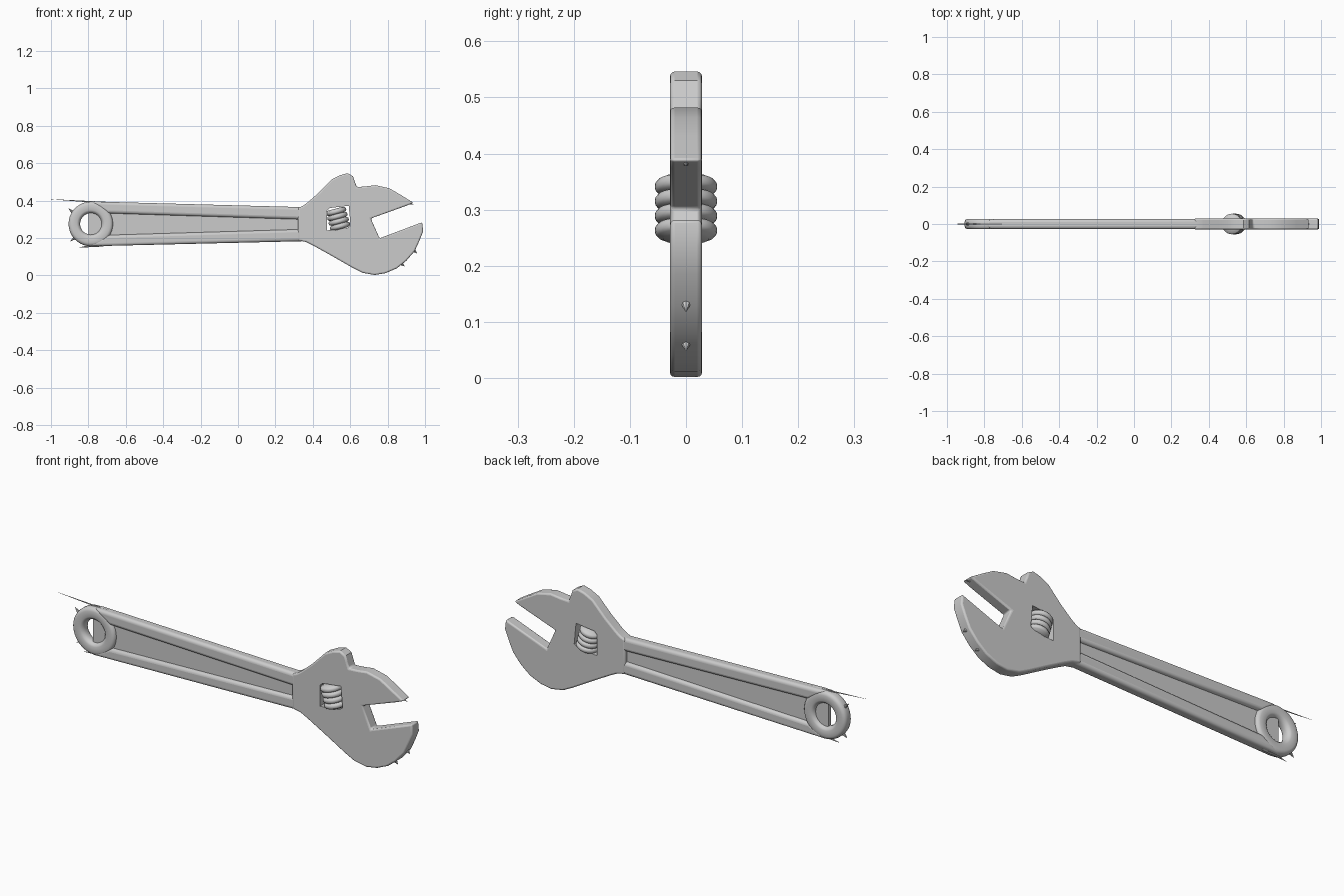
import bpy, bmesh, math
from mathutils import Vector, Matrix

if "Cube" in bpy.data.objects:
    bpy.data.objects.remove(bpy.data.objects["Cube"])

GREY = (0.6, 0.6, 0.6, 1)
steel = bpy.data.materials.new("grey_steel")
steel.use_nodes = True
steel.diffuse_color = GREY
steel.node_tree.nodes["Principled BSDF"].inputs["Base Color"].default_value = GREY

HALF = 0.028              # half thickness of the tool
EX, EZ = -0.787, 0.275    # centre of the hanging ring


def finish(name, bm):
    bmesh.ops.recalc_face_normals(bm, faces=bm.faces)
    mesh = bpy.data.meshes.new(name)
    bm.to_mesh(mesh)
    bm.free()
    mesh.materials.append(steel)
    obj = bpy.data.objects.new(name, mesh)
    bpy.context.collection.objects.link(obj)
    return obj


def smooth(obj, angle=35):
    bpy.ops.object.select_all(action='DESELECT')
    obj.select_set(True)
    bpy.context.view_layer.objects.active = obj
    bpy.ops.object.shade_smooth_by_angle(angle=math.radians(angle))


def slab(name, outline, half):
    """Prism through an x-z outline, centred on y = 0."""
    bm = bmesh.new()
    front = [bm.verts.new((x, -half, z)) for x, z in outline]
    back = [bm.verts.new((x, half, z)) for x, z in outline]
    bm.faces.new(front)
    bm.faces.new(back)
    for i in range(len(front)):
        j = (i + 1) % len(front)
        bm.faces.new((front[i], front[j], back[j], back[i]))
    return finish(name, bm)


def bevel(obj, width, segments):
    mod = obj.modifiers.new("rounded_edges", 'BEVEL')
    mod.width, mod.segments = width, segments
    mod.limit_method, mod.angle_limit = 'ANGLE', math.radians(50)


def lathe(name, profile, placement, steps, closed=False):
    """Spin a radius-height profile round z, then place it."""
    bm = bmesh.new()
    verts = [bm.verts.new((r, 0, h)) for r, h in profile]
    pairs = list(zip(verts, verts[1:])) + ([(verts[-1], verts[0])] if closed else [])
    edges = [bm.edges.new(pair) for pair in pairs]
    bmesh.ops.spin(bm, geom=verts + edges, cent=(0, 0, 0), axis=(0, 0, 1), angle=math.tau, steps=steps)
    bmesh.ops.remove_doubles(bm, verts=bm.verts, dist=0.0005)
    bm.transform(placement)
    smooth(finish(name, bm), 50)


def burr(name, base, tip, radius):
    """Small pointed sliver from base to tip in the x-z plane."""
    a, b = Vector((base[0], 0, base[1])), Vector((tip[0], 0, tip[1]))
    bm = bmesh.new()
    bmesh.ops.create_cone(bm, segments=8, radius1=radius, radius2=0.0005, depth=(b - a).length, cap_ends=True)
    turn = (b - a).to_track_quat('Z', 'Y').to_matrix().to_4x4()
    bm.transform(Matrix.Translation((a + b) / 2) @ turn)
    smooth(finish(name, bm))


# Handle: two rounded rails with a thin sunken web between them
rails = {
    "upper_rail": [(-0.79, 0.395), (-0.70, 0.332), (0.37, 0.298), (0.37, 0.364)],
    "lower_rail": [(-0.81, 0.155), (0.37, 0.183), (0.37, 0.247), (-0.70, 0.215)],
}
for rail_name, outline in rails.items():
    rail = slab(rail_name, outline, HALF - 0.0005)
    bevel(rail, 0.016, 4)
    smooth(rail)
slab("handle_web", [(-0.80, 0.35), (-0.80, 0.20), (0.36, 0.22), (0.36, 0.33)], 0.011)

# Hanging ring with a flared rim
half_ring = [(0.057, 0.008), (0.060, 0.016), (0.066, 0.024), (0.074, HALF),
             (0.102, HALF), (0.111, 0.025), (0.117, 0.018), (0.119, 0.008)]
lathe("hanging_ring", half_ring + [(r, -h) for r, h in reversed(half_ring)],
      Matrix.Translation((EX, 0, EZ)) @ Matrix.Rotation(math.radians(90), 4, 'X'), 40, closed=True)

# Head with the open jaws
head = slab("head", [
    (0.32, 0.36), (0.345, 0.37), (0.37, 0.388), (0.43, 0.44), (0.50, 0.512), (0.545, 0.535), (0.585, 0.546),
    (0.615, 0.53), (0.625, 0.50), (0.635, 0.472), (0.68, 0.475), (0.735, 0.482), (0.81, 0.465),
    (0.87, 0.43), (0.938, 0.388), (0.90, 0.372), (0.71, 0.304), (0.757, 0.198), (0.985, 0.284),
    (0.99, 0.235), (0.97, 0.185), (0.945, 0.13), (0.90, 0.078), (0.85, 0.038), (0.79, 0.012), (0.73, 0.002),
    (0.665, 0.014), (0.61, 0.042), (0.50, 0.105), (0.41, 0.155), (0.365, 0.178), (0.32, 0.187)], HALF + 0.0005)
bevel(head, 0.008, 3)

# Window for the adjusting screw
window = slab("window_cutter", [(0.475, 0.345), (0.49, 0.36), (0.592, 0.372), (0.602, 0.265),
                                (0.58, 0.252), (0.475, 0.24)], 0.1)
window.hide_render = True
window.hide_set(True)
opening = head.modifiers.new("window", 'BOOLEAN')
opening.operation, opening.object, opening.solver = 'DIFFERENCE', window, 'EXACT'
smooth(head)

# Adjusting screw: four rounded ribs along the jaw slide direction
profile = [(0.0, -0.056), (0.040, -0.056)]
for i in range(4):
    c = -0.0405 + 0.027 * i
    profile += [(0.042, c - 0.0135), (0.050, c - 0.011), (0.055, c - 0.005), (0.055, c + 0.005), (0.050, c + 0.011)]
profile += [(0.042, 0.054), (0.040, 0.056), (0.0, 0.056)]
lathe("adjusting_screw", profile,
      Matrix.Translation((0.535, 0, 0.302)) @ Matrix.Rotation(math.radians(-15), 4, 'Y'), 28)

# Small burrs left along the edges
burr("long_top_burr", (-0.70, 0.388), (-1.0, 0.407), 0.005)
burr("upper_end_burr", (-0.87, 0.325), (-0.907, 0.358), 0.014)
burr("lower_end_burr", (-0.86, 0.21), (-0.897, 0.182), 0.014)
burr("bottom_end_burr", (-0.72, 0.166), (-0.855, 0.148), 0.012)
burr("jaw_tip_burr", (0.88, 0.39), (0.943, 0.378), 0.012)
for i, (x, z) in enumerate(((0.932, 0.13), (0.865, 0.06))):
    burr("jaw_edge_burr_%d" % (i + 1), (x - 0.01, z + 0.02), (x + 0.025, z - 0.012), 0.02)
